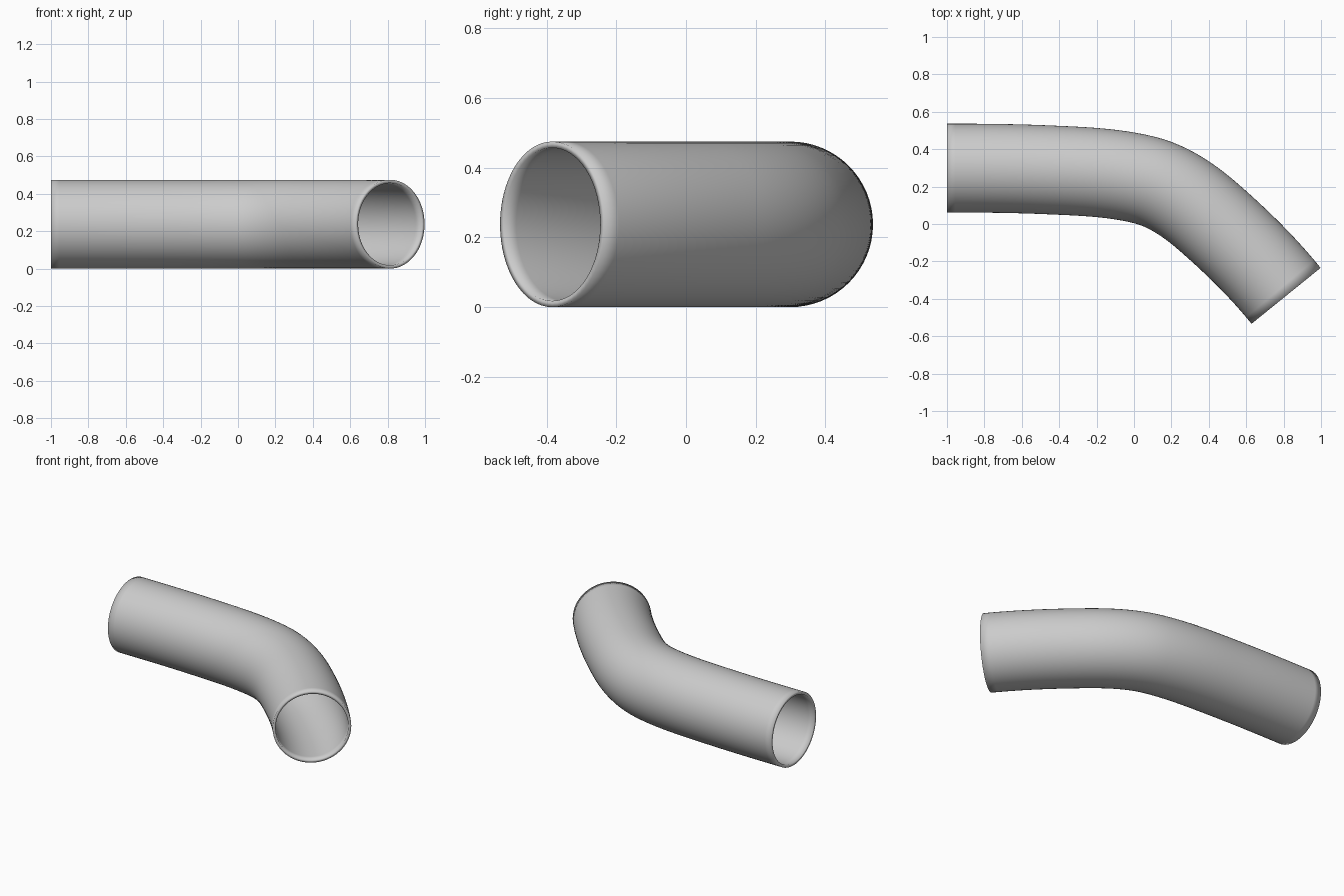
import bpy, bmesh, math
from mathutils import Vector
from mathutils.geometry import interpolate_bezier

if "Cube" in bpy.data.objects:
    bpy.data.objects.remove(bpy.data.objects["Cube"])

R, WALL, SIDES, STEPS = 0.2375, 0.018, 64, 12

# Centre line of the bend: x, y, heading in degrees
knots = [(-1.0, 0.299, 0), (-0.47, 0.29, -2.5), (0.057, 0.235, -14),
         (0.395, 0.04, -41), (0.813, -0.384, -51)]


def heading(deg):
    a = math.radians(deg)
    return Vector((math.cos(a), math.sin(a), 0))


path = []
for (x0, y0, a0), (x1, y1, a1) in zip(knots, knots[1:]):
    p, q = Vector((x0, y0, R)), Vector((x1, y1, R))
    h = (q - p).length / 3
    pts = interpolate_bezier(p, p + heading(a0) * h, q - heading(a1) * h, q, STEPS + 1)
    path += pts if not path else pts[1:]

# Sweep a circle along the centre line, leaving both ends open
bm = bmesh.new()
rings = []
for i, c in enumerate(path):
    if i == 0:
        t = heading(knots[0][2])
    elif i == len(path) - 1:
        t = heading(knots[-1][2])
    else:
        t = (path[i + 1] - path[i - 1]).normalized()
    side = Vector((-t.y, t.x, 0))
    rings.append([bm.verts.new(c + side * (R * math.cos(a)) + Vector((0, 0, R * math.sin(a))))
                  for a in (2 * math.pi * k / SIDES for k in range(SIDES))])
for r0, r1 in zip(rings, rings[1:]):
    for k in range(SIDES):
        n = (k + 1) % SIDES
        bm.faces.new((r0[k], r1[k], r1[n], r0[n])).smooth = True

# Face the skin outward: test one face against the centre line
bm.normal_update()
bm.faces.ensure_lookup_table()
f = bm.faces[0]
if f.normal.dot(f.calc_center_median() - path[0]) < 0:
    bmesh.ops.reverse_faces(bm, faces=bm.faces[:])

mesh = bpy.data.meshes.new("bent_pipe")
bm.to_mesh(mesh)
bm.free()
pipe = bpy.data.objects.new("bent_pipe", mesh)
bpy.context.collection.objects.link(pipe)

# Thin wall, grown inward
wall = pipe.modifiers.new("wall", 'SOLIDIFY')
wall.thickness = WALL
wall.offset = -1
